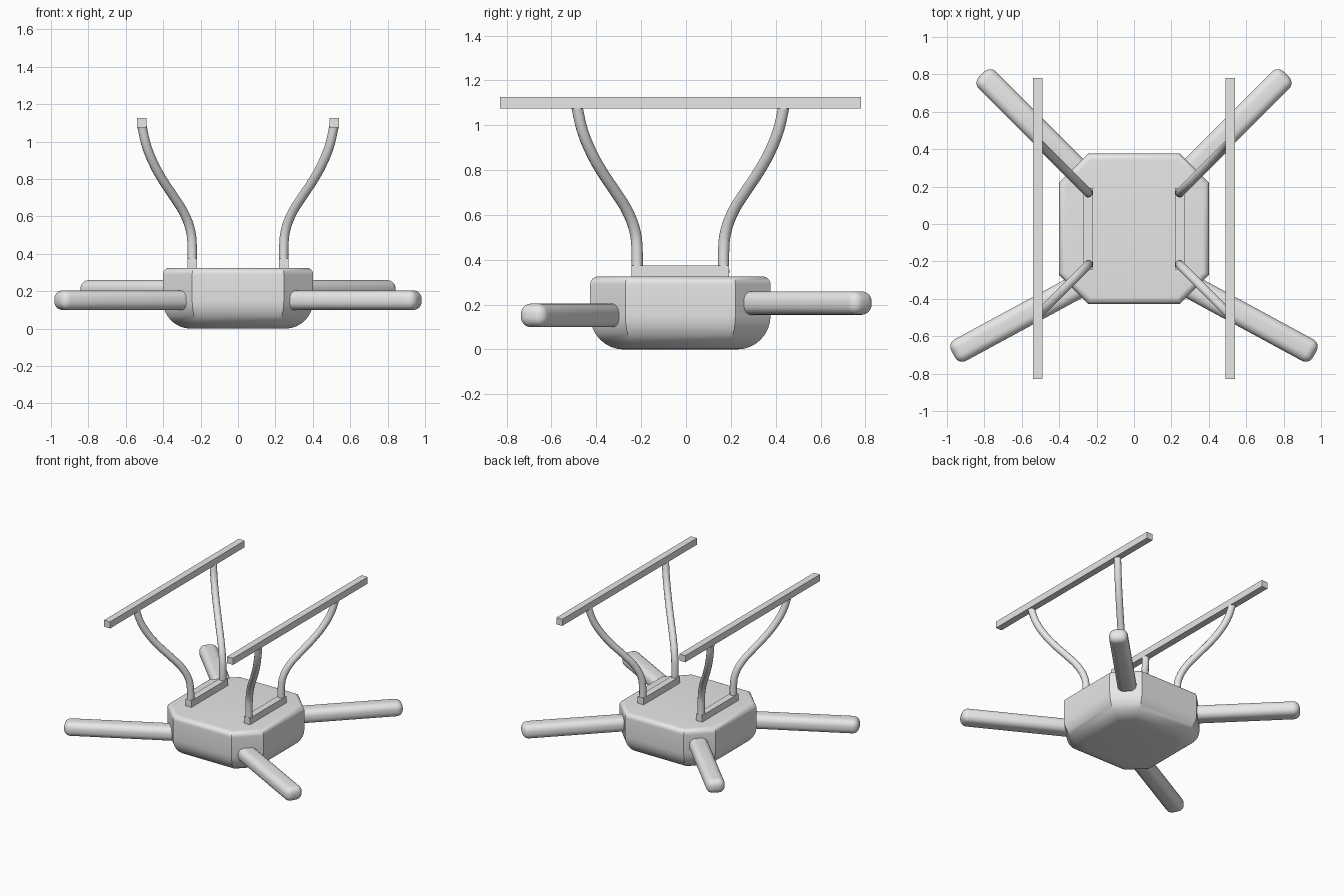
import bpy, bmesh, math
from mathutils import Vector

if "Cube" in bpy.data.objects:
    bpy.data.objects.remove(bpy.data.objects["Cube"], do_unlink=True)

grey = bpy.data.materials.new("plain_grey")
grey.use_nodes = True
grey.diffuse_color = (0.8, 0.8, 0.8, 1)
grey.node_tree.nodes["Principled BSDF"].inputs["Base Color"].default_value = (0.8, 0.8, 0.8, 1)

CY = -0.025  # fore-aft middle of body and landing gear


def finish(name, bm, angle=None):
    bmesh.ops.recalc_face_normals(bm, faces=bm.faces)
    mesh = bpy.data.meshes.new(name)
    bm.to_mesh(mesh)
    bm.free()
    mesh.materials.append(grey)
    obj = bpy.data.objects.new(name, mesh)
    bpy.context.collection.objects.link(obj)
    if angle:
        bpy.ops.object.select_all(action='DESELECT')
        obj.select_set(True)
        bpy.context.view_layer.objects.active = obj
        bpy.ops.object.shade_smooth_by_angle(angle=math.radians(angle))
    return obj


def box(name, centre, size, bevel=0, turn=0, segments=6):
    bm = bmesh.new()
    bmesh.ops.create_cube(bm, size=1)
    bmesh.ops.scale(bm, vec=size, verts=bm.verts)
    if bevel:
        bmesh.ops.bevel(bm, geom=bm.edges[:], offset=bevel, segments=segments,
                        profile=0.5, affect='EDGES', clamp_overlap=True)
    obj = finish(name, bm, 30 if bevel else None)
    obj.location = centre
    obj.rotation_euler.z = turn
    return obj


# Body: octagon rings with a large rounded underside and a small rounded top edge
def body():
    half, flat, height = 0.402, 0.245, 0.325
    low, top, n = 0.15, 0.035, 8
    quarter = [i / n * math.pi / 2 for i in range(n + 1)]
    rings = [(low * (1 - math.sin(a)), low * (1 - math.cos(a))) for a in quarter]
    rings += [(top * (1 - math.cos(a)), height - top * (1 - math.sin(a))) for a in quarter]
    bm = bmesh.new()
    loops = []
    for inset, z in rings:
        h = half - inset
        f = flat - inset * math.tan(math.pi / 8)
        corners = [(f, -h), (h, -f), (h, f), (f, h), (-f, h), (-h, f), (-h, -f), (-f, -h)]
        loops.append([bm.verts.new((x, y + CY, z)) for x, y in corners])
    for a, b in zip(loops, loops[1:]):
        for i in range(8):
            j = (i + 1) % 8
            bm.faces.new((a[i], a[j], b[j], b[i]))
    bm.faces.new(loops[0][::-1])
    bm.faces.new(loops[-1])
    finish("body", bm, 30)


# Strut: round tube swept along an S-shaped outward curve
def strut(name, sx, sy):
    path = [(0, 0.34), (0, 0.44), (0.008, 0.52), (0.04, 0.61), (0.095, 0.70),
            (0.155, 0.79), (0.205, 0.88), (0.245, 0.98), (0.27, 1.09)]
    curve = bpy.data.curves.new(name, 'CURVE')
    curve.dimensions = '3D'
    curve.bevel_depth = 0.025
    curve.bevel_resolution = 4
    curve.resolution_u = 5
    curve.use_fill_caps = True
    spline = curve.splines.new('BEZIER')
    spline.bezier_points.add(len(path) - 1)
    for point, (out, z) in zip(spline.bezier_points, path):
        point.co = (sx * (0.245 + out), CY + sy * (0.193 + out), z)
        point.handle_left_type = point.handle_right_type = 'AUTO'
    curve.materials.append(grey)
    bpy.context.collection.objects.link(bpy.data.objects.new(name, curve))


# Arm: rounded bar running from the body corner outward
def arm(name, inner, outer, z):
    a, b = Vector((*inner, z)), Vector((*outer, z))
    d = b - a
    box(name, (a + b) / 2, (d.length, 0.13, 0.105), 0.045, math.atan2(d.y, d.x))


body()
for side, s in (("left", 1), ("right", -1)):
    arm("front_arm_" + side, (s * 0.22, -0.29), (s * 0.967, -0.695), 0.152)
    arm("rear_arm_" + side, (s * 0.20, 0.185), (s * 0.815, 0.80), 0.207)
    box("skid_base_" + side, (s * 0.245, CY, 0.345), (0.05, 0.435, 0.06))
    box("skid_rail_" + side, (s * 0.515, CY, 1.1), (0.05, 1.61, 0.05))
    for end, e in (("front", -1), ("rear", 1)):
        strut(f"strut_{end}_{side}", s, e)
